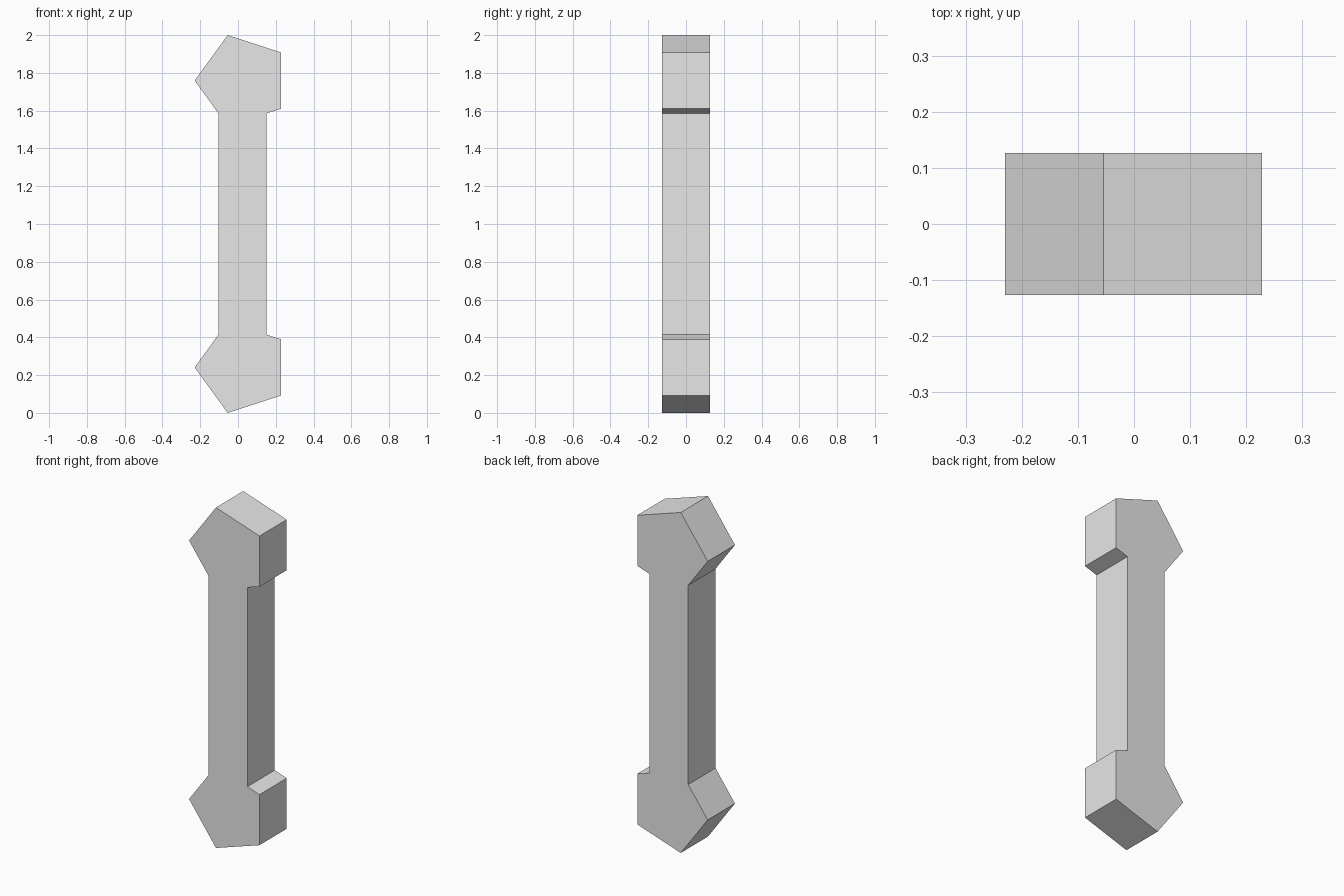
import bpy
import bmesh
from math import cos, sin, radians

if "Cube" in bpy.data.objects:
    bpy.data.objects.remove(bpy.data.objects["Cube"], do_unlink=True)

RADIUS = 0.253            # radius of the five-sided ends
HALF = RADIUS / 2         # half width and half depth of the square shaft
MIDDLE = 1.0
END_OFFSET = MIDDLE - RADIUS * sin(radians(72))
CENTRE_X = 0.0235

grey = bpy.data.materials.new("light grey")
grey.use_nodes = True
colour = (0.8, 0.8, 0.8, 1)
grey.diffuse_color = colour
grey.node_tree.nodes["Principled BSDF"].inputs["Base Color"].default_value = colour


def corner(degrees):
    a = radians(degrees)
    return RADIUS * cos(a), END_OFFSET + RADIUS * sin(a)


def on_edge(a, b, x):
    t = (x - a[0]) / (b[0] - a[0])
    return x, a[1] + t * (b[1] - a[1])


# Upper half outline: shaft edge, round the knob, back to the shaft
right, left, inner = corner(-36), corner(180), corner(252)
upper = [on_edge(inner, right, HALF), right, corner(36), corner(108), left,
         on_edge(left, inner, -HALF)]
# Lower half is the mirror image
outline = upper + [(x, -z) for x, z in reversed(upper)]

# Extrude the outline into a solid
bm = bmesh.new()
face = bm.faces.new([bm.verts.new((x + CENTRE_X, -HALF, z + MIDDLE)) for x, z in outline])
extruded = bmesh.ops.extrude_face_region(bm, geom=[face])["geom"]
bmesh.ops.translate(bm, vec=(0, 2 * HALF, 0),
                    verts=[v for v in extruded if isinstance(v, bmesh.types.BMVert)])
bmesh.ops.recalc_face_normals(bm, faces=bm.faces)
mesh = bpy.data.meshes.new("bone")
bm.to_mesh(mesh)
bm.free()
mesh.materials.append(grey)
bpy.context.collection.objects.link(bpy.data.objects.new("bone", mesh))
